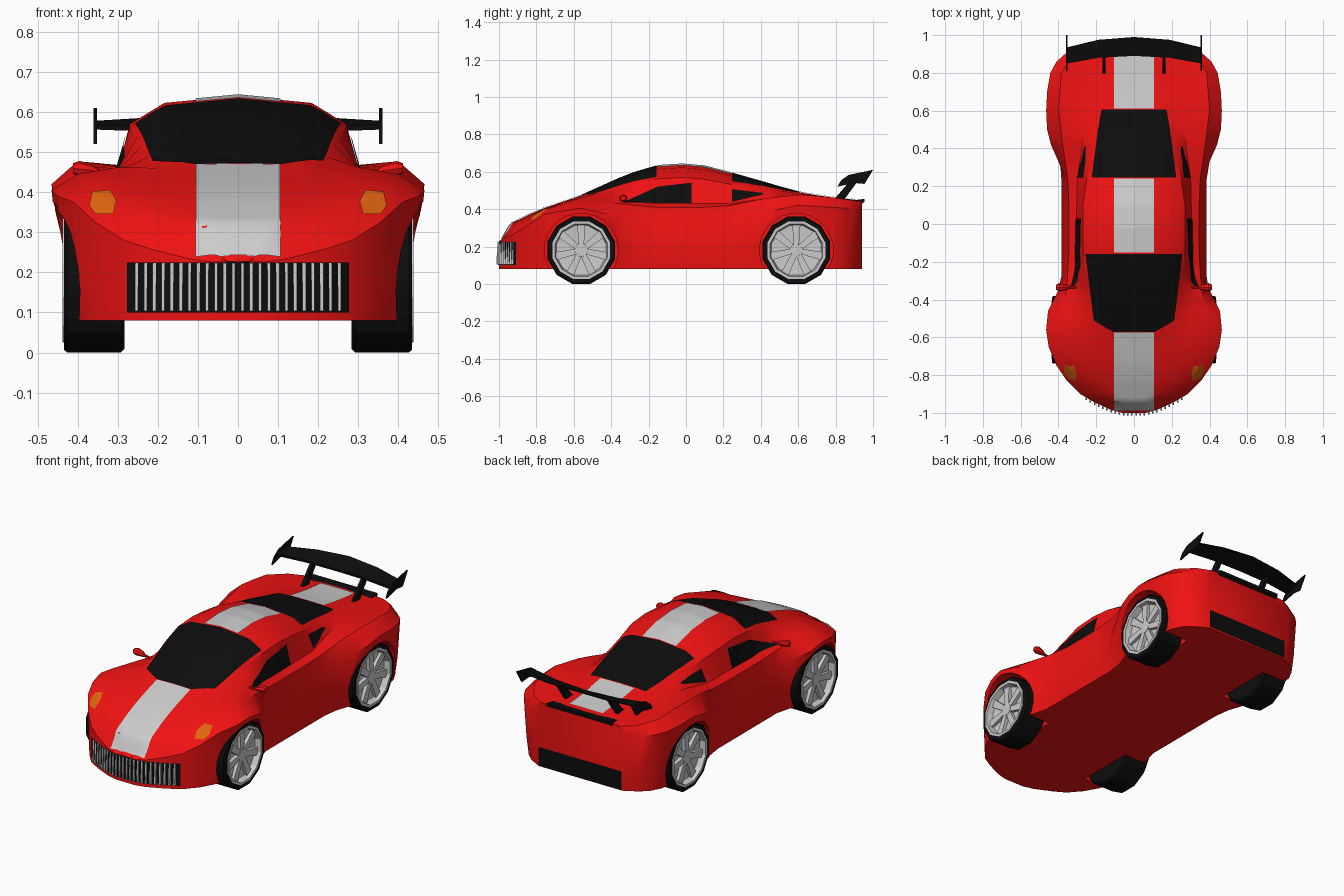
import bpy, bmesh
from math import sin, cos, pi
from mathutils import Vector
from mathutils.bvhtree import BVHTree

if "Cube" in bpy.data.objects:
    bpy.data.objects.remove(bpy.data.objects["Cube"])

def material(name, rgb):
    m = bpy.data.materials.new(name)
    m.diffuse_color = (*rgb, 1)
    m.use_nodes = True
    m.node_tree.nodes["Principled BSDF"].inputs["Base Color"].default_value = m.diffuse_color
    return m

RED = material("red_paint", (0.87, 0.006, 0.006))
BLACK = material("black", (0.004, 0.004, 0.004))
ORANGE = material("orange_lamp", (0.75, 0.13, 0.005))

def finish(name, bm, mat=None, smooth=30, recalc=True):
    if recalc:
        bmesh.ops.recalc_face_normals(bm, faces=bm.faces)
    me = bpy.data.meshes.new(name)
    bm.to_mesh(me)
    bm.free()
    ob = bpy.data.objects.new(name, me)
    bpy.context.collection.objects.link(ob)
    if mat:
        me.materials.append(mat)
    if smooth:
        shade(ob, smooth)
    return ob

def shade(ob, angle):
    bpy.ops.object.select_all(action='DESELECT')
    ob.select_set(True)
    bpy.context.view_layer.objects.active = ob
    bpy.ops.object.shade_smooth_by_angle(angle=angle * pi / 180)

def loft(bm, rings):
    rows = [[bm.verts.new(p) for p in r] for r in rings]
    n = len(rows[0])
    for a, b in zip(rows, rows[1:]):
        for i in range(n):
            bm.faces.new((a[i], a[(i + 1) % n], b[(i + 1) % n], b[i]))
    bm.faces.new(rows[0])
    bm.faces.new(rows[-1])

def prism(bm, pts, x0, x1):
    """Extrude a (y, z) outline along x."""
    loft(bm, [[(x, y, z) for y, z in pts] for x in (x0, x1)])

def lathe(bm, profile, sx, yc, zc, n):
    """Turn a (radius, x) profile about an axle along x."""
    rows = []
    for r, x in profile:
        k = 1 if r == 0 else n
        rows.append([bm.verts.new((sx * x, yc + r * sin(2 * pi * (i + .5) / n), zc + r * cos(2 * pi * (i + .5) / n)))
                     for i in range(k)])
    for a, b in zip(rows, rows[1:]):
        for i in range(n):
            j = (i + 1) % n
            quad = [a[i % len(a)], a[j % len(a)], b[j % len(b)], b[i % len(b)]]
            bm.faces.new(list(dict.fromkeys(quad)))

def key(keys, t):
    """Piecewise-linear curve through (t, value) keys."""
    if t <= keys[0][0]:
        return keys[0][1]
    for (a, u), (b, v) in zip(keys, keys[1:]):
        if t <= b:
            return u + (v - u) * (t - a) / (b - a)
    return keys[-1][1]

# Body: section curves along the length
WIDE = [(-1, .06), (-.985, .12), (-.95, .2), (-.9, .285), (-.83, .355), (-.75, .41), (-.65, .452), (-.56, .465),
        (-.46, .455), (-.36, .405), (-.28, .365), (.25, .365), (.33, .40), (.42, .44), (.5, .46), (.6, .465),
        (.7, .46), (.8, .443), (.86, .41), (.9, .365), (.94, .29)]
WIDE_Z = [(-1, .225), (-.9, .28), (-.75, .375), (-.56, .405), (-.36, .36), (-.25, .3), (.25, .3), (.4, .38),
          (.6, .42), (.94, .40)]
SHOULDER = [(-1, .04), (-.9, .23), (-.75, .35), (-.56, .40), (-.36, .36), (-.2, .345), (.2, .345), (.4, .375),
            (.6, .40), (.8, .385), (.9, .32), (.94, .25)]
SHOULDER_Z = [(-1, .228), (-.9, .315), (-.75, .40), (-.56, .445), (-.36, .43), (-.2, .41), (.2, .41), (.4, .455),
              (.6, .477), (.75, .468), (.94, .44)]
BELT = [(-1, .03), (-.9, .18), (-.56, .30), (-.36, .305), (-.2, .31), (.24, .30), (.4, .275), (.6, .27), (.94, .21)]
BELT_Z = [(-1, .228), (-.9, .33), (-.75, .405), (-.56, .462), (-.36, .445), (-.2, .43), (.24, .43), (.4, .455),
          (.6, .465), (.94, .443)]
ROOF = [(-1, .02), (-.9, .13), (-.56, .2), (-.36, .24), (-.15, .27), (.1, .27), (.24, .25), (.4, .22), (.6, .19),
        (.94, .16)]
DROP = [(-.6, .005), (-.36, .045), (-.15, .07), (.1, .07), (.24, .06), (.4, .03), (.6, .008), (.94, .003)]
TOP = [(-1, .228), (-.985, .24), (-.94, .32), (-.8, .39), (-.72, .42), (-.56, .472), (-.31, .585), (-.15, .632),
       (-.02, .64), (.08, .635), (.24, .593), (.4, .548), (.58, .495), (.75, .465), (.94, .447)]
LEAN = [(-.9, 0), (-.56, .045), (-.36, .015), (.3, .015), (.6, .045), (.94, .03)]

def section(y):
    w, lean, top, r, d = (key(c, y) for c in (WIDE, LEAN, TOP, ROOF, DROP))
    sill = max(w - lean / 2, .385 if abs(y) < .42 else 0)
    half = [(max(w - lean, sill - .015), .08), (sill, .185), (w, key(WIDE_Z, y)), (key(SHOULDER, y), key(SHOULDER_Z, y)),
            (key(BELT, y), key(BELT_Z, y)), (r, top - d), (r * .68, top - d * .25)]
    if y < -.5:
        half = [(x, min(z, top)) for x, z in half]
    ring = [(0, .08)] + half + [(0, top)] + [(-x, z) for x, z in reversed(half)]
    return [(x, y, z) for x, z in ring]

bm = bmesh.new()
loft(bm, [section(y) for y in (-1, -.985, -.94, -.9, -.83, -.75, -.65, -.56, -.46, -.36, -.28, -.15, -.02, .1, .24,
                               .33, .42, .5, .6, .7, .8, .86, .9, .94)])
bmesh.ops.recalc_face_normals(bm, faces=bm.faces)
surface = BVHTree.FromBMesh(bm)
body = finish("body", bm, RED, 0)

# Wheel arches cut out of the body
AXLES = (("front", -.56), ("rear", .59))
for label, yc in AXLES:
    for sx in (-1, 1):
        bm = bmesh.new()
        lathe(bm, [(0, .265), (.197, .265), (.197, .6), (0, .6)], sx, yc, .18, 24)
        cutter = finish("arch_cutter", bm, RED, 0)
        cutter.hide_render = True
        mod = body.modifiers.new("arch", 'BOOLEAN')
        mod.operation, mod.solver, mod.object = 'DIFFERENCE', 'EXACT', cutter
        bpy.context.view_layer.objects.active = body
        bpy.ops.object.modifier_apply(modifier=mod.name)
        bpy.data.objects.remove(cutter)
shade(body, 32)

# Panels laid on the body: a patch between two 2D edges, projected along an axis
VIEWS = {'top': lambda a, b: ((a, b, 2), (0, 0, -1)), 'front': lambda a, b: ((a, -2, b), (0, 1, 0)),
         'back': lambda a, b: ((a, 2, b), (0, -1, 0)), 'right': lambda a, b: ((2, a, b), (-1, 0, 0)),
         'left': lambda a, b: ((-2, a, b), (1, 0, 0))}

def panel(name, view, edge_a, edge_b, mat=None, n=20, m=12):
    bm = bmesh.new()
    def along(edge, t):
        i = min(int(t), len(edge) - 2)
        return Vector(edge[i]).lerp(Vector(edge[i + 1]), t - i)
    rows = []
    for j in range(m * (len(edge_a) - 1) + 1):
        a, b = along(edge_a, j / m), along(edge_b, j / m)
        row = []
        for i in range(n + 1):
            o, d = map(Vector, VIEWS[view](*a.lerp(b, i / n)))
            hit, nor, _, _ = surface.ray_cast(o, d)
            row.append(bm.verts.new(hit + nor * .004) if hit else None)
        rows.append(row)
    for r, s in zip(rows, rows[1:]):
        for i in range(n):
            q = (r[i], r[i + 1], s[i + 1], s[i])
            if None not in q:
                f = bm.faces.new(q)
                f.normal_update()
                if f.normal.dot(d) > 0:
                    f.normal_flip()
    return finish(name, bm, mat, 30, False)

def flip(edge):
    return [(-a, b) for a, b in edge]

# Stripes, windows, lamps, rear vent
for name, y0, y1 in (("hood_stripe", -.984, -.572), ("roof_stripe", -.15, .24), ("deck_stripe", .61, .89)):
    e = [(-.105, y0), (-.105, y1)]
    panel(name, 'top', e, flip(e), m=24)
e = [(-.255, -.157), (-.212, -.51), (-.11, -.57)]
panel("windscreen", 'top', e, flip(e), BLACK)
e = [(-.222, .245), (-.19, .5), (-.172, .605)]
panel("rear_window", 'top', e, flip(e), BLACK)
for side, sx in (("right", 1), ("left", -1)):
    panel(side + "_door_window", side, [(-.33, .432), (-.15, .432), (.03, .432)],
          [(-.33, .437), (-.15, .52), (.03, .54)], BLACK, 8)
    panel(side + "_quarter_window", side, [(.245, .437), (.41, .476)], [(.245, .505), (.41, .484)], BLACK, 8)
    a, b = [(.31, .343), (.303, .375), (.318, .402)], [(.355, .343), (.37, .365), (.362, .398)]
    panel(side + "_headlight", 'front', a if sx > 0 else flip(a), b if sx > 0 else flip(b), ORANGE, 6, 4)
e = [(-.26, .085), (-.26, .19)]
panel("rear_vent", 'back', e, flip(e), BLACK)

# Grille with upright bars
e = [(-.275, .1), (-.275, .225)]
panel("grille", 'front', e, flip(e), BLACK, 32, 6)
bm = bmesh.new()
for i in range(24):
    x = -.253 + .022 * i
    y = surface.ray_cast(Vector((x, -2, .165)), Vector((0, 1, 0)))[0].y
    prism(bm, [(y - .014, .103), (y + .005, .103), (y + .005, .223), (y - .008, .223)], x - .004, x + .004)
finish("grille_bars", bm, None, 0)

# Wheels
for label, yc in AXLES:
    for side, sx in (("right", 1), ("left", -1)):
        name = f"{label}_{side}_"
        bm = bmesh.new()
        lathe(bm, [(0, .283), (.176, .283), (.186, .292), (.186, .426), (.18, .434), (.155, .434), (.155, .38)],
              sx, yc, .18, 12)
        finish(name + "tyre", bm, BLACK)
        bm = bmesh.new()
        lathe(bm, [(.16, .40), (.16, .438), (.145, .438), (.137, .405), (0, .395)], sx, yc, .18, 12)
        lathe(bm, [(.038, .395), (.034, .422), (0, .424)], sx, yc, .18, 12)
        for k in range(7):
            a = 2 * pi * k / 7
            pts = [(r * sin(a) + w * cos(a), r * cos(a) - w * sin(a))
                   for r, w in ((.02, -.014), (.145, -.022), (.145, .022), (.02, .014))]
            prism(bm, [(yc + p, .18 + q) for p, q in pts], sx * .395, sx * .42)
        finish(name + "rim", bm, None, 20)

# Rear wing: blade, end plates, struts
bm = bmesh.new()
loft(bm, [[(x, yf, zf), (x, yf, zf + .012), (x, yr, zr + .006), (x, yr, zr)] for x, yf, yr, zf, zr in
          ((-.355, .85, .935, .556, .572), (-.19, .88, .975, .55, .582), (0, .89, .99, .546, .59),
           (.19, .88, .975, .55, .582), (.355, .85, .935, .556, .572))])
finish("wing_blade", bm, BLACK, 20)
for side, sx in (("right", 1), ("left", -1)):
    bm = bmesh.new()
    prism(bm, [(.81, .52), (.83, .555), (.87, .583), (1, .61), (.955, .535), (.9, .54)], sx * .352, sx * .36)
    finish(side + "_wing_end_plate", bm, BLACK, 0)
    bm = bmesh.new()
    prism(bm, [(.79, .45), (.845, .45), (.93, .565), (.88, .555)], sx * .15, sx * .168)
    finish(side + "_wing_strut", bm, BLACK, 0)
    # Door mirrors
    bm = bmesh.new()
    loft(bm, [[(sx * x, -.335 + r * 1.1 * cos(k * pi / 4), z + r * sin(k * pi / 4)) for k in range(8)]
              for x, z, r in ((.29, .44, .006), (.345, .448, .007), (.36, .453, .014), (.395, .458, .02),
                              (.412, .459, .013))])
    finish(side + "_mirror", bm, RED)

# Tail lip
bm = bmesh.new()
prism(bm, [(.9, .448), (.955, .455), (.955, .438), (.93, .425)], -.2, .2)
finish("tail_lip", bm, BLACK, 0)
